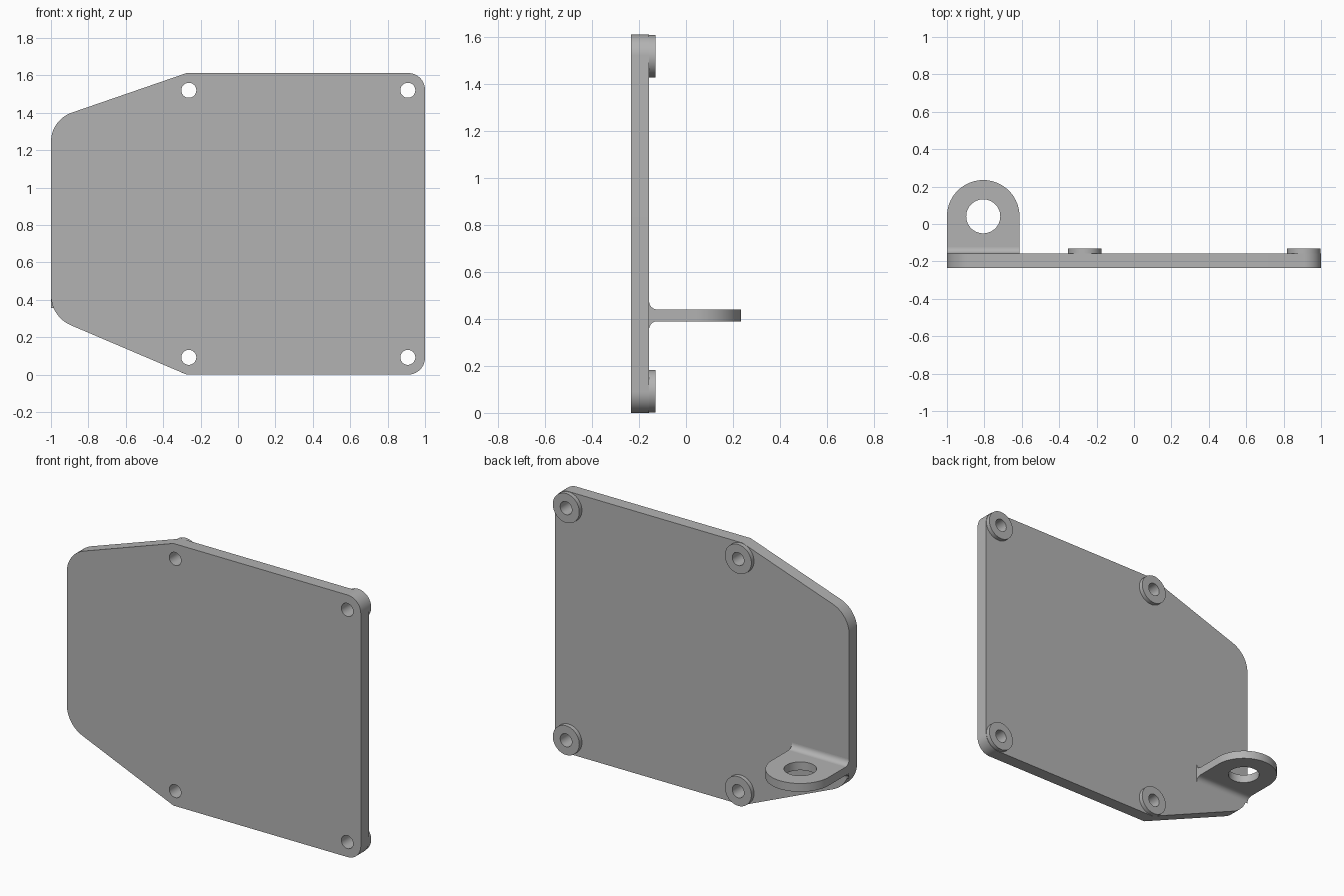
import bpy, bmesh, math
from mathutils import Vector, Matrix

if "Cube" in bpy.data.objects:
    bpy.data.objects.remove(bpy.data.objects["Cube"], do_unlink=True)

grey = bpy.data.materials.new("matte grey")
grey.use_nodes = True
color = (0.45, 0.45, 0.45, 1)
grey.diffuse_color = color
grey.node_tree.nodes["Principled BSDF"].inputs["Base Color"].default_value = color

FRONT, BACK, BOSS_TOP = -0.235, -0.157, -0.131
# Frames mapping (u, v, thickness) to the world
XZ = Matrix(((1, 0, 0), (0, 0, 1), (0, 1, 0))).to_4x4()   # thickness along y
XY = Matrix.Identity(4)                                   # thickness along z
YZ = Matrix(((0, 0, 1), (1, 0, 0), (0, 1, 0))).to_4x4()   # thickness along x


def arc(center, radius, start, end, steps):
    angles = [math.radians(start + (end - start) * i / steps) for i in range(steps + 1)]
    return [(center[0] + radius * math.cos(a), center[1] + radius * math.sin(a)) for a in angles]


def circle(center, radius, steps=48):
    return arc(center, radius, 0, 360, steps)[:-1]


def rounded(corners, steps=14):
    """Outline from (u, v, radius) corners, each replaced by a tangent arc."""
    points = []
    for i, (u, v, r) in enumerate(corners):
        p = Vector((u, v))
        if r == 0:
            points.append(p)
            continue
        a = (Vector(corners[i - 1][:2]) - p).normalized()
        b = (Vector(corners[(i + 1) % len(corners)][:2]) - p).normalized()
        half = a.angle(b) / 2
        center = p + (a + b).normalized() * r / math.sin(half)
        start = p + a * r / math.tan(half) - center
        end = p + b * r / math.tan(half) - center
        sweep = end.angle_signed(start)
        for k in range(steps + 1):
            t = sweep * k / steps
            points.append(center + Matrix.Rotation(t, 2) @ start)
    return points


def slab(name, loops, low, high, frame):
    """Solid slab between low and high from an outline and hole loops."""
    bm = bmesh.new()
    edges = []
    for loop in loops:
        verts = [bm.verts.new((p[0], p[1], low)) for p in loop]
        edges += [bm.edges.new((verts[i - 1], verts[i])) for i in range(len(verts))]
    bmesh.ops.triangle_fill(bm, edges=edges, use_beauty=True)
    result = bmesh.ops.extrude_face_region(bm, geom=bm.faces[:])
    moved = [g for g in result["geom"] if isinstance(g, bmesh.types.BMVert)]
    bmesh.ops.translate(bm, verts=moved, vec=(0, 0, high - low))
    bm.transform(frame)
    bmesh.ops.recalc_face_normals(bm, faces=bm.faces[:])
    mesh = bpy.data.meshes.new(name)
    bm.to_mesh(mesh)
    bm.free()
    mesh.materials.append(grey)
    obj = bpy.data.objects.new(name, mesh)
    bpy.context.collection.objects.link(obj)
    bpy.ops.object.select_all(action="DESELECT")
    obj.select_set(True)
    bpy.context.view_layer.objects.active = obj
    bpy.ops.object.shade_smooth_by_angle(angle=math.radians(30))
    return obj


# Main plate with four screw holes
holes = [(x, z) for x in (-0.263, 0.908) for z in (0.092, 1.52)]
outline = rounded([(-0.275, 0, 0), (1, 0, 0.09), (1, 1.612, 0.09),
                   (-0.275, 1.612, 0), (-1, 1.362, 0.165), (-1, 0.309, 0.175)])
slab("plate", [outline] + [circle(h, 0.04) for h in holes], FRONT, BACK, XZ)

# Raised ring around each hole
for i, h in enumerate(holes):
    slab(f"screw_boss_{i + 1}", [circle(h, 0.09), circle(h, 0.04)], BACK, BOSS_TOP, XZ)

# Round-ended lug with an eye
LEFT, RIGHT, LOW, HIGH = -1.0, -0.612, 0.39, 0.441
eye = ((LEFT + RIGHT) / 2, 0.041)
end = arc(eye, (RIGHT - LEFT) / 2, 0, 180, 40)
slab("lug", [[(LEFT, BACK), (RIGHT, BACK)] + end, circle(eye, 0.091)], LOW, HIGH, XY)

# Concave fillets where the lug meets the plate
R = 0.034
for name, z, s in (("upper_fillet", HIGH, 1), ("lower_fillet", LOW, -1)):
    curve = arc((BACK + R, z + s * R), R, 180, 180 + s * 90, 10)
    slab(name, [[(BACK, z)] + curve], LEFT, RIGHT, YZ)
